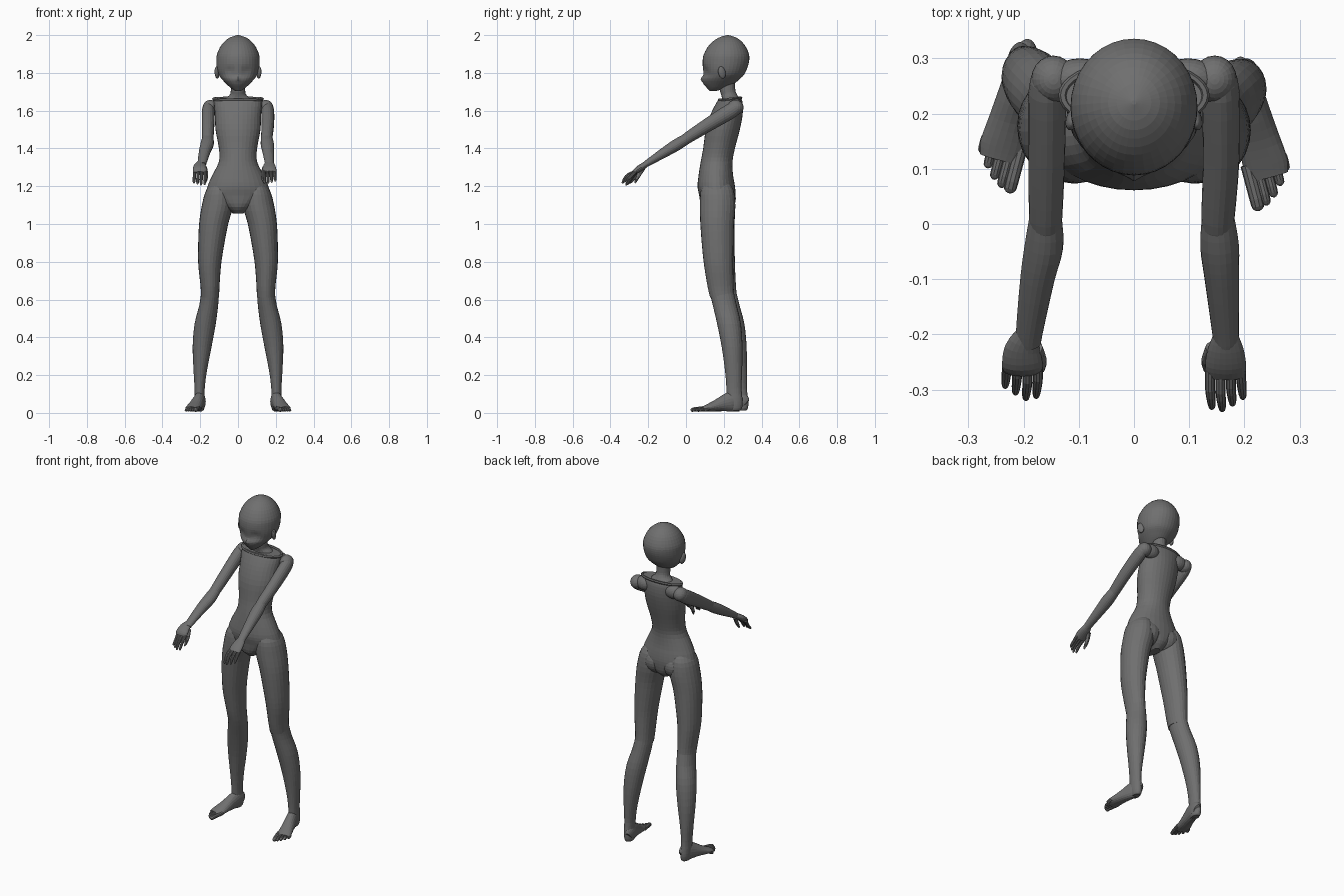
import bpy, bmesh, math
from mathutils import Vector

# dark grey used on the whole figure
grey = bpy.data.materials.new("dark_grey")
grey.diffuse_color = (.16, .16, .16, 1)


def finish(name, bm):
    bmesh.ops.recalc_face_normals(bm, faces=bm.faces)
    me = bpy.data.meshes.new(name)
    bm.to_mesh(me)
    bm.free()
    me.materials.append(grey)
    me.shade_flat()
    ob = bpy.data.objects.new(name, me)
    bpy.context.collection.objects.link(ob)
    return ob


def spline(p, step):
    # smooth interpolation through the given cross-sections
    out = []
    for i in range(len(p) - 1):
        a, b, c, d = p[max(i - 1, 0)], p[i], p[i + 1], p[min(i + 2, len(p) - 1)]
        for s in range(step):
            t = s / step
            out.append([q + 0.5 * t * (r - o + t * (2 * o - 5 * q + 4 * r - e + t * (3 * (q - r) + e - o)))
                        for o, q, r, e in zip(a, b, c, d)])
    return out + [list(p[-1])]


def loft(name, secs, flat=False, n=20, step=3, floor=None):
    # secs: (x, y, z, half width, half depth); flat keeps every ring horizontal
    secs = spline(secs, step)
    bm = bmesh.new()
    rings = []
    for i, (x, y, z, a, b) in enumerate(secs):
        t = Vector((0, 0, 1))
        if not flat:
            t = (Vector(secs[min(i + 1, len(secs) - 1)][:3]) - Vector(secs[max(i - 1, 0)][:3])).normalized()
        u = Vector((1, 0, 0))
        u = (u - t * u.dot(t)).normalized()
        v = t.cross(u)
        ring = []
        for k in range(n):
            w = 2 * math.pi * k / n
            co = Vector((x, y, z)) + u * a * math.cos(w) + v * b * math.sin(w)
            if floor is not None:
                co.z = max(co.z, floor)
            ring.append(bm.verts.new(co))
        rings.append(ring)
    for r, s in zip(rings, rings[1:]):
        for k in range(n):
            bm.faces.new((r[k], r[(k + 1) % n], s[(k + 1) % n], s[k]))
    bm.faces.new(rings[0])
    bm.faces.new(rings[-1])
    return finish(name, bm)


def ball(name, loc, size, rot=(0, 0, 0)):
    bm = bmesh.new()
    bmesh.ops.create_uvsphere(bm, u_segments=20, v_segments=14, radius=1)
    ob = finish(name, bm)
    ob.location, ob.scale, ob.rotation_euler = loc, size, rot
    return ob


# head with pointed chin, nose and ears
head = loft("head", [(0, .142, 1.703, .012, .015), (0, .158, 1.718, .036, .045), (0, .172, 1.74, .06, .078),
                     (0, .184, 1.765, .084, .098), (0, .2, 1.79, .102, .107), (0, .206, 1.82, .112, .116),
                     (0, .211, 1.86, .115, .123), (0, .214, 1.9, .111, .119), (0, .217, 1.95, .086, .092),
                     (0, .22, 1.985, .047, .05), (0, .22, 2.0, .004, .004)], flat=True, n=36)
for v in head.data.vertices:
    # shallow eye sockets and a small pointed nose pulled out of the face
    x, y, z = v.co
    if y < .15:
        v.co.y += .008 * math.exp(-((abs(x) - .045) / .025) ** 2 - ((z - 1.81) / .022) ** 2)
        v.co.y -= .009 * math.exp(-(x / .012) ** 2 - ((z - 1.768) / .014) ** 2)
for s in (-1, 1):
    ball("ear", (s * .111, .19, 1.802), (.012, .02, .033), (.25, 0, s * .3))

# neck
loft("neck", [(0, .235, 1.63, .085, .05), (0, .235, 1.665, .065, .045), (0, .228, 1.685, .043, .042),
              (0, .22, 1.71, .038, .041), (0, .218, 1.77, .038, .042)], flat=True)

# torso and pelvis
loft("torso", [(0, .165, 1.055, .025, .05), (0, .166, 1.09, .08, .085), (0, .166, 1.15, .163, .096),
               (0, .16, 1.2, .161, .099), (0, .158, 1.26, .135, .091), (0, .162, 1.33, .101, .084),
               (0, .175, 1.4, .101, .084), (0, .195, 1.5, .119, .09), (0, .215, 1.58, .122, .085),
               (0, .23, 1.64, .127, .07), (0, .235, 1.665, .125, .058)], flat=True, n=32)

# thin raised collar edge
bm = bmesh.new()
N, M = 36, 6
grid = []
for i in range(N):
    w = 2 * math.pi * i / N
    c, s = math.cos(w), math.sin(w)
    grid.append([bm.verts.new((c * (.129 + .008 * math.cos(q)), .233 + s * (.058 + .007 * math.cos(q)),
                               1.662 + .006 * s + .008 * math.sin(q)))
                 for q in (2 * math.pi * j / M for j in range(M))])
for i in range(N):
    for j in range(M):
        a, b = grid[i], grid[(i + 1) % N]
        bm.faces.new((a[j], b[j], b[(j + 1) % M], a[(j + 1) % M]))
finish("collar", bm)

for s in (-1, 1):
    # legs: the left one stands slightly further back
    back = .032 if s < 0 else 0
    ball("buttock", (s * .065, .19, 1.135), (.078, .074, .075))

    def leg_pt(x, y, z, a, b):
        return (s * x, y + back * max(0, 1 - z / 1.1), z, a, b)

    loft("thigh", [leg_pt(*p) for p in [
        (.09, .163, 1.23, .035, .055), (.1, .165, 1.18, .068, .086), (.108, .167, 1.1, .083, .094),
        (.129, .165, 1.0, .077, .089), (.143, .168, .88, .068, .083), (.15, .173, .78, .06, .077),
        (.148, .183, .67, .05, .069), (.148, .192, .61, .048, .064)]], flat=True, n=24)
    loft("lower_leg", [leg_pt(*p) for p in [
        (.148, .19, .635, .047, .064), (.155, .205, .57, .05, .063), (.174, .228, .47, .056, .063),
        (.19, .244, .35, .05, .055), (.2, .252, .22, .035, .045), (.203, .254, .13, .027, .04),
        (.203, .258, .06, .027, .042), (.202, .258, .025, .024, .038), (.202, .256, .012, .018, .03)]],
        flat=True, n=24)

    # foot turned outward, with five toes
    ang = math.radians(15)
    ax, ay = .199, .255 + back

    def foot(side, fwd):
        x = side * math.cos(ang) + fwd * math.sin(ang)
        y = side * math.sin(ang) - fwd * math.cos(ang)
        return s * (ax + x), ay + y

    loft("foot", [(*foot(0, f), z, a, b) for f, z, a, b in [
        (-.03, .045, .015, .03), (-.015, .055, .025, .045), (.01, .06, .03, .055), (.05, .052, .033, .045),
        (.1, .038, .037, .03), (.15, .025, .041, .019), (.175, .02, .036, .013)]], floor=.008)
    for k in range(5):
        side = -.033 + .0165 * k
        reach = .228 - .003 * k * k - .002 * k
        r = .012 if k == 0 else .009
        loft("toe", [(*foot(side, .145), .024, r, r), (*foot(side, reach - .02), .019, r, r),
                     (*foot(side, reach - .004), .014, r * .9, r * .8), (*foot(side, reach), .012, r * .4, r * .4)],
             n=10, step=2, floor=0)

    # shoulder, reaching arm
    ball("shoulder", (s * .146, .262, 1.617), (.04, .043, .04))
    ball("shoulder_blade", (s * .098, .262, 1.622), (.055, .038, .042))
    ex, wx = (.16, .19) if s < 0 else (.152, .166)
    loft("upper_arm", [(s * .155, .275, 1.625, .026, .028), (s * .157, .24, 1.6, .034, .04),
                       (s * .158, .12, 1.527, .033, .036), (s * ex, .01, 1.457, .03, .03),
                       (s * ex, -.015, 1.44, .026, .026)])
    loft("forearm", [(s * ex, .015, 1.458, .029, .027), (s * (ex + .003), -.04, 1.425, .035, .031),
                     (s * (ex + wx) / 2, -.1, 1.388, .031, .028), (s * wx, -.2, 1.325, .024, .018),
                     (s * wx, -.22, 1.312, .022, .016)])

    # hand: palm, four bent fingers and a thumb
    hx = wx + (.012 if s < 0 else 0)
    dy = .02 if s < 0 else 0
    loft("palm", [(s * wx, -.195, 1.328, .02, .014), (s * hx, -.225, 1.308, .032, .017),
                  (s * hx, -.255, 1.288, .037, .016), (s * hx, -.275 + dy / 2, 1.272, .035, .012)])
    for k in range(4):
        x = s * (hx - .028 + .0187 * k)
        drop = (0, .004, -.006, -.018)[k]
        loft("finger", [(x, -.262 + dy / 2, 1.28, .009, .009), (x, -.3 - drop + dy, 1.262, .009, .009),
                        (x + s * .002, -.32 - drop + dy, 1.242 - dy / 2, .008, .008),
                        (x + s * .003, -.331 - drop + dy, 1.222 - drop / 2 - dy / 2, .006, .006),
                        (x + s * .003, -.334 - drop + dy, 1.216 - drop / 2 - dy / 2, .002, .002)], n=10, step=2)
    tx = s * (hx - .024)
    loft("thumb", [(tx, -.225, 1.3, .013, .014), (tx - s * .01, -.245, 1.268, .01, .012),
                   (tx - s * .008, -.262, 1.236, .009, .009), (tx - s * .004, -.27, 1.216, .003, .003)],
         n=10, step=2)
